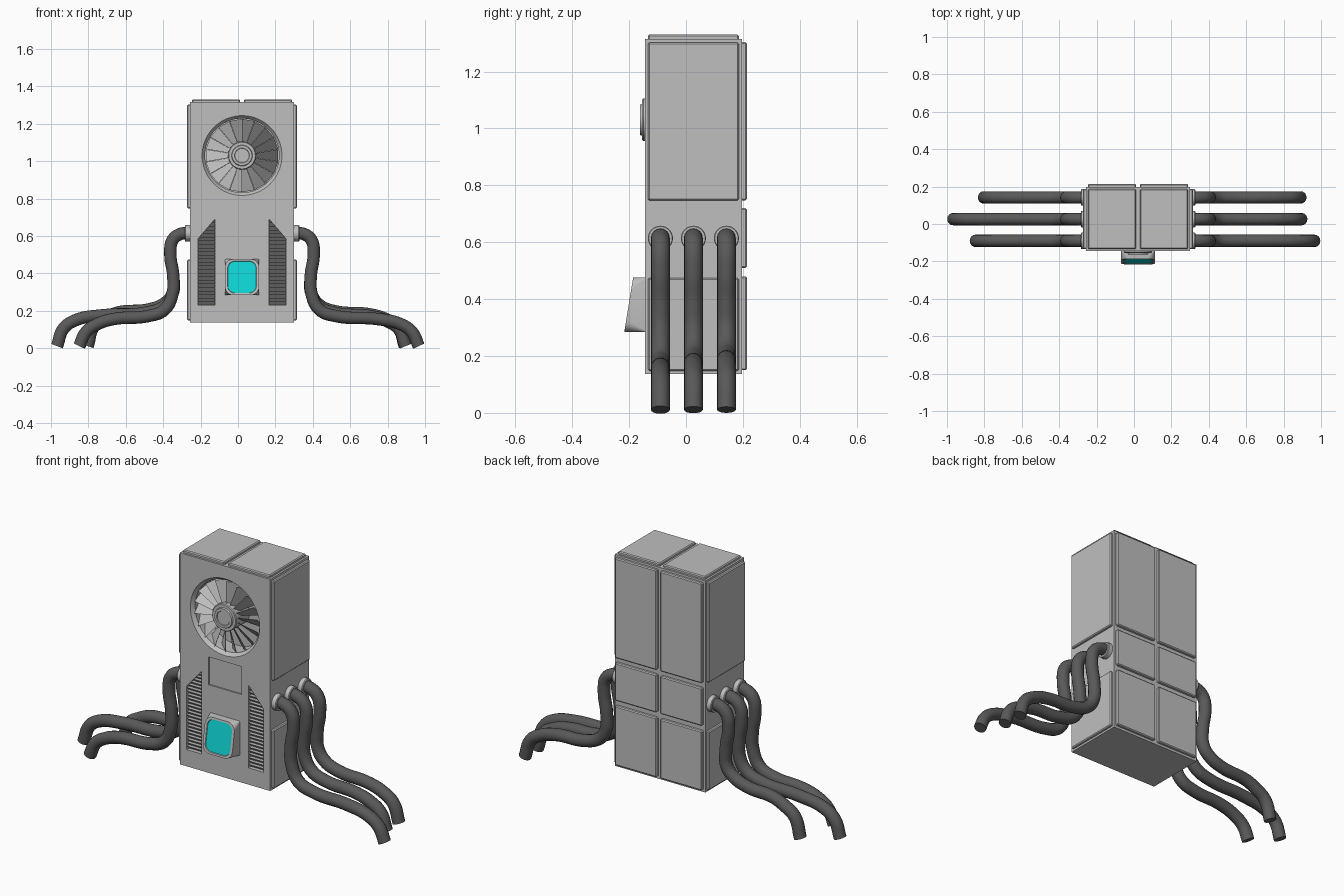
import bpy, bmesh, math
from mathutils import Vector

if "Cube" in bpy.data.objects:
    bpy.data.objects.remove(bpy.data.objects["Cube"])

CX, CY = 0.0215, 0.026          # centre of the cabinet
FRONT, BACK = -0.145, 0.197
X0, X1 = -0.257, 0.300
Z0, Z1 = 0.137, 1.315


def material(name, rgb):
    m = bpy.data.materials.new(name)
    m.diffuse_color = (*rgb, 1)
    m.use_nodes = True
    m.node_tree.nodes["Principled BSDF"].inputs["Base Color"].default_value = m.diffuse_color
    return m


GREY = material("light_grey", (0.52, 0.52, 0.52))
DARK = material("dark_rubber", (0.10, 0.10, 0.10))
TEAL = material("teal_screen", (0.005, 0.68, 0.68))


def finish(name, bm, mats=(GREY,), smooth=False, fix=True):
    if fix:
        bmesh.ops.recalc_face_normals(bm, faces=bm.faces)
    me = bpy.data.meshes.new(name)
    bm.to_mesh(me)
    bm.free()
    for m in mats:
        me.materials.append(m)
    ob = bpy.data.objects.new(name, me)
    bpy.context.collection.objects.link(ob)
    if smooth:
        smooth_by_angle(ob)
    return ob


def smooth_by_angle(ob):
    bpy.ops.object.select_all(action='DESELECT')
    ob.select_set(True)
    bpy.context.view_layer.objects.active = ob
    bpy.ops.object.shade_smooth_by_angle(angle=math.radians(32))


def box(name, lo, hi, bevel=0.0):
    bm = bmesh.new()
    bmesh.ops.create_cube(bm, size=1)
    for v in bm.verts:
        v.co = [(lo[i] + hi[i]) / 2 + v.co[i] * (hi[i] - lo[i]) for i in range(3)]
    if bevel:
        bmesh.ops.bevel(bm, geom=bm.edges[:], offset=bevel, segments=1, affect='EDGES')
    return finish(name, bm)


def loft(name, rings, mats=(GREY,), cap_mat=0, smooth=False):
    """Skin a list of equal-length point rings and cap both ends."""
    bm = bmesh.new()
    vs = [[bm.verts.new(p) for p in r] for r in rings]
    n = len(vs[0])
    for a, b in zip(vs, vs[1:]):
        for i in range(n):
            bm.faces.new((a[i], a[(i + 1) % n], b[(i + 1) % n], b[i]))
    bm.faces.new(vs[0])
    bm.faces.new(vs[-1]).material_index = cap_mat
    return finish(name, bm, mats, smooth)


def lathe(name, centre, axis, profile, n=48, smooth=True):
    """Round part about the x or y axis; profile is (radius, offset)."""
    rings = []
    for r, o in profile:
        ring = []
        for i in range(n):
            c, s = r * math.cos(math.tau * i / n), r * math.sin(math.tau * i / n)
            ring.append(Vector(centre) + Vector((c, o, s) if axis == 'y' else (o, c, s)))
        rings.append(ring)
    return loft(name, rings, smooth=smooth)


# Cabinet with fan opening, square recess and two vent recesses
body = box("cabinet", (X0, FRONT, Z0), (X1, BACK, Z1))
FZ = 1.03
VENT = [(-0.236, 0.23), (-0.145, 0.23), (-0.145, 0.69), (-0.236, 0.584)]   # relative to CX
cutters = [
    lathe("fan_cutter", (CX, FRONT, FZ), 'y', [(0.2135, -0.02), (0.2135, 0.0), (0.198, 0.02), (0.198, 0.11)], 64, False),
    box("square_cutter", (-0.08, FRONT - 0.05, 0.627), (0.123, FRONT + 0.008, 0.782)),
]
for s in (1, -1):
    cutters.append(loft("vent_cutter", [[(CX + s * x, y, z) for x, z in VENT] for y in (FRONT - 0.05, FRONT + 0.025)]))
for c in cutters:
    mod = body.modifiers.new("cut", 'BOOLEAN')
    mod.operation, mod.object, mod.solver = 'DIFFERENCE', c, 'EXACT'
    bpy.context.view_layer.objects.active = body
    bpy.ops.object.modifier_apply(modifier=mod.name)
    bpy.data.objects.remove(c)
smooth_by_angle(body)

# Vent louvres: saw-tooth slats facing down, trimmed to the sloped top
for s, side in ((1, "left"), (-1, "right")):
    bm = bmesh.new()
    count = 24
    p = 0.46 / count

    def edge(y, z):
        t = max(0.0, min(1.0, (z - 0.584) / 0.106))
        a, b = CX + s * (-0.236 + 0.091 * t), CX - s * 0.145
        a, b = min(a, b), max(a, b)
        return bm.verts.new((a, y, z)), bm.verts.new((b, y, z))

    for i in range(count):
        z = 0.23 + i * p
        lo, hi, back = edge(FRONT + 0.022, z), edge(FRONT + 0.002, z + p), edge(FRONT + 0.022, z + p)
        bm.faces.new((lo[0], lo[1], hi[1], hi[0]))
        bm.faces.new((hi[0], hi[1], back[1], back[0]))
    bmesh.ops.dissolve_degenerate(bm, dist=1e-5, edges=bm.edges[:])
    finish(side + "_vent_louvres", bm, fix=False)

# Raised cover plates on top, sides and back
T, G, B = 0.015, 0.011, 0.005
cols = ((X0 + G, CX - G), (CX + G, X1 - G))
for i, (a, b) in enumerate(cols):
    box(f"top_plate_{i}", (a, FRONT + G, Z1 - 0.01), (b, BACK - G, Z1 + T), B)
    for j, (lo, hi) in enumerate(((0.15, 0.48), (0.51, 0.72), (0.747, 1.303))):
        box(f"back_plate_{i}_{j}", (a, BACK - 0.01, lo), (b, BACK + 0.017, hi), B)
for j, (lo, hi) in enumerate(((0.148, 0.474), (0.747, 1.302))):
    box(f"left_plate_{j}", (X0 - T, FRONT + G, lo), (X0 + 0.01, BACK - G, hi), B)
    box(f"right_plate_{j}", (X1 - 0.01, FRONT + G, lo), (X1 + T, BACK - G, hi), B)

# Fan hub and pitched blades
lathe("fan_hub", (CX, 0, FZ), 'y', [(0.075, -0.035), (0.075, -0.150), (0.071, -0.154), (0.056, -0.154),
                                    (0.053, -0.162), (0.04, -0.162), (0.038, -0.159), (0.005, -0.159)])
bm = bmesh.new()
N = 18
for i in range(N):
    a = math.tau * i / N
    quads = []
    for dy in (0.0, 0.003):
        pts = []
        for r, da, y in ((0.07, 0.17, -0.138), (0.196, 0.17, -0.138), (0.196, -0.17, -0.080), (0.07, -0.17, -0.105)):
            pts.append(bm.verts.new((CX + r * math.cos(a + da), y + dy, FZ + r * math.sin(a + da))))
        quads.append(pts)
    f, k = quads
    bm.faces.new(f)
    bm.faces.new(k[::-1])
    for j in range(4):
        bm.faces.new((f[j], k[j], k[(j + 1) % 4], f[(j + 1) % 4]))
finish("fan_blades", bm)


# Slanted screen housing with teal screen
def rounded(hw, hh, r, depth):
    """Rounded rectangle; depth None lies on the cabinet, else on the slanted face."""
    ring = []
    for q, (sx, sz) in enumerate(((1, 1), (-1, 1), (-1, -1), (1, -1))):
        for k in range(7):
            t = math.pi / 2 * (q + k / 6)
            z = 0.38 + sz * (hh - r) + r * math.sin(t)
            y = FRONT + 0.005 if depth is None else -0.2015 + (z - 0.38) * 0.163 + depth
            ring.append((CX + sx * (hw - r) + r * math.cos(t), y, z))
    return ring


loft("screen_housing", [rounded(0.091, 0.096, 0.002, None), rounded(0.091, 0.096, 0.045, 0.0),
                        rounded(0.077, 0.086, 0.038, 0.0), rounded(0.075, 0.084, 0.037, 0.004)],
     (GREY, TEAL), 1, True)

# Hoses with collars; paths are (distance from centre, height)
UPPER = [(0.28, 0.614), (0.325, 0.612), (0.37, 0.58), (0.383, 0.50), (0.368, 0.39), (0.372, 0.29)]
ROWS = (-0.090, 0.026, 0.142)
HOSES = {1: ((0.945, 0.150), (0.875, 0.165), (0.870, 0.175)),
         -1: ((0.870, 0.150), (0.989, 0.170), (0.825, 0.185))}
for s, side in ((1, "right"), (-1, "left")):
    for y, (reach, h), row in zip(ROWS, HOSES[s], ("front", "middle", "back")):
        path = UPPER + [(0.415, h + 0.055), (0.50, h + 0.022), (0.5 + (reach - 0.5) * 0.5, h + 0.006),
                        (reach - 0.10, h - 0.02), (reach - 0.035, h - 0.065), (reach, 0.011)]
        cu = bpy.data.curves.new(f"{side}_{row}_hose", 'CURVE')
        cu.dimensions = '3D'
        cu.bevel_depth, cu.bevel_resolution, cu.resolution_u = 0.033, 6, 8
        cu.use_fill_caps = True
        sp = cu.splines.new('BEZIER')
        sp.bezier_points.add(len(path) - 1)
        for bp, (d, z) in zip(sp.bezier_points, path):
            bp.co = (CX + s * d, y, z)
            bp.handle_left_type = bp.handle_right_type = 'AUTO'
        cu.materials.append(DARK)
        tmp = bpy.data.objects.new("hose_curve", cu)
        bpy.context.collection.objects.link(tmp)
        dg = bpy.context.evaluated_depsgraph_get()
        me = bpy.data.meshes.new_from_object(tmp.evaluated_get(dg))
        bpy.data.objects.remove(tmp)
        hose = bpy.data.objects.new(f"{side}_{row}_hose", me)
        bpy.context.collection.objects.link(hose)
        smooth_by_angle(hose)
        lathe(f"{side}_{row}_collar", (CX, y, 0.614), 'x',
              [(0.044, s * 0.27), (0.044, s * 0.302), (0.041, s * 0.306), (0.03, s * 0.306)], 32)
